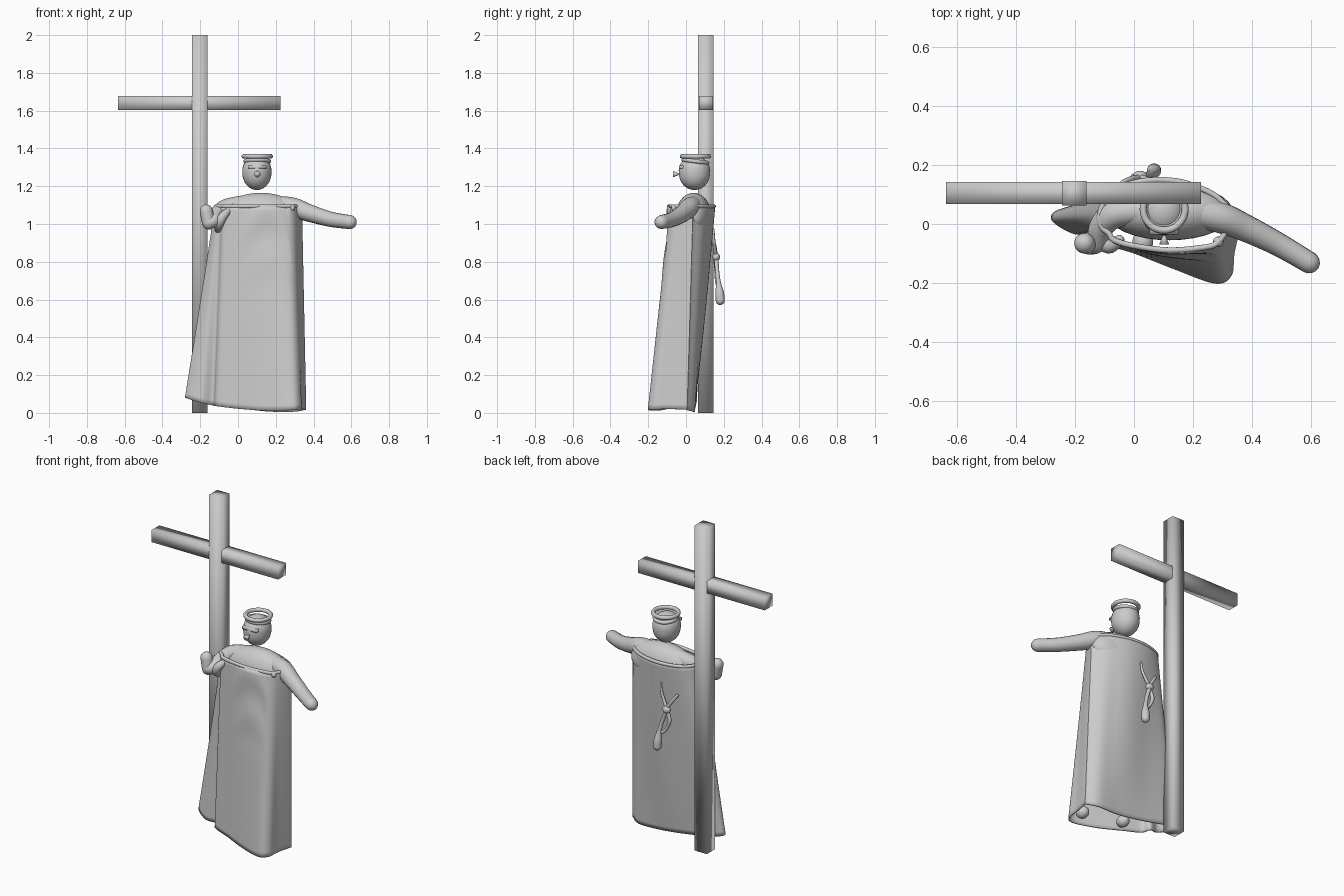
import bpy, bmesh, math
from mathutils import Vector, Matrix

if "Cube" in bpy.data.objects:
    bpy.data.objects.remove(bpy.data.objects["Cube"])

stone = bpy.data.materials.new("stone grey")
stone.diffuse_color = (0.6, 0.6, 0.6, 1)
stone.use_nodes = True
stone.node_tree.nodes["Principled BSDF"].inputs["Base Color"].default_value = stone.diffuse_color


def finish(name, bm):
    me = bpy.data.meshes.new(name)
    bmesh.ops.recalc_face_normals(bm, faces=bm.faces)
    bm.to_mesh(me)
    bm.free()
    ob = bpy.data.objects.new(name, me)
    bpy.context.collection.objects.link(ob)
    me.materials.append(stone)
    me.polygons.foreach_set("use_smooth", [True] * len(me.polygons))
    return ob


def box(name, lo, hi):
    lo, hi = Vector(lo), Vector(hi)
    bm = bmesh.new()
    bmesh.ops.create_cube(bm, size=1, matrix=Matrix.Translation((lo + hi) / 2)
                          @ Matrix.Diagonal((*(hi - lo), 1)))
    return finish(name, bm)


def ball(name, c, r):
    r = (r, r, r) if isinstance(r, float) else r
    bm = bmesh.new()
    bmesh.ops.create_uvsphere(bm, u_segments=32, v_segments=20, radius=1,
                              matrix=Matrix.Translation(c) @ Matrix.Diagonal((*r, 1)))
    return finish(name, bm)


def spline(pts, n, closed):
    """Catmull-Rom samples through the points (any dimension)."""
    m, out = len(pts), []
    for i in range(m if closed else m - 1):
        k = [(i + j) % m if closed else min(max(i + j, 0), m - 1) for j in (-1, 0, 1, 2)]
        a, b, c, d = (pts[q] for q in k)
        for s in range(n):
            t = s / n
            out.append(tuple(0.5 * (2 * q + (r - p) * t + (2 * p - 5 * q + 4 * r - w) * t * t
                                    + (3 * q - p - 3 * r + w) * t ** 3)
                             for p, q, r, w in zip(a, b, c, d)))
    if not closed:
        out.append(tuple(pts[-1]))
    return out


def tube(name, pts, closed=False, n=8, sides=16):
    """Tube along points (x, y, z, radius) with rounded ends."""
    path = spline(pts, n, closed)
    P = [Vector(p[:3]) for p in path]
    R = [p[3] for p in path]
    if not closed:
        for end, nxt in ((0, 1), (-1, -2)):
            d, c, r = (P[end] - P[nxt]).normalized(), P[end].copy(), R[end]
            for a in (0.4, 0.8, 1.2, 1.5):
                at = 0 if end == 0 else len(P)
                P.insert(at, c + d * r * math.sin(a))
                R.insert(at, r * math.cos(a))
    bm, rings, N = bmesh.new(), [], len(P)
    u = None
    for i in range(N):
        a = P[i - 1] if closed or i else P[0]
        b = P[(i + 1) % N] if closed or i < N - 1 else P[-1]
        t = (b - a).normalized()
        u = t.orthogonal() if u is None else u - t * u.dot(t)
        u.normalize()
        v = t.cross(u)
        rings.append([bm.verts.new(P[i] + R[i] * (u * math.cos(w) + v * math.sin(w)))
                      for w in (2 * math.pi * j / sides for j in range(sides))])
    for i in range(N if closed else N - 1):
        A, B = rings[i], rings[(i + 1) % N]
        for j in range(sides):
            k = (j + 1) % sides
            bm.faces.new((A[j], A[k], B[k], B[j]))
    if not closed:
        bm.faces.new(rings[0])
        bm.faces.new(rings[-1])
    return finish(name, bm)


def ring(name, c, R, r, tilt=0.0):
    return tube(name, [(c[0] + R * math.cos(a), c[1] + R * math.sin(a),
                        c[2] - tilt * math.sin(a), r)
                       for a in (math.pi * i / 6 for i in range(12))], True, 4, 12)


# wooden cross
box("cross_post", (-0.243, 0.063, 0), (-0.161, 0.145, 2))
box("cross_beam", (-0.635, 0.068, 1.603), (0.226, 0.142, 1.678))

# egg-shaped head, headband and face
head = ball("head", (0.1, 0.045, 1.27), (0.077, 0.083, 0.09))
for v in head.data.vertices:
    s = 1 + 0.12 * max(0, (v.co.z - 1.27) / 0.09)
    v.co.x = 0.1 + (v.co.x - 0.1) * s
    v.co.y = 0.045 + (v.co.y - 0.045) * s
ring("headband_top", (0.102, 0.05, 1.358), 0.071, 0.012)
ring("headband_lower", (0.102, 0.05, 1.332), 0.063, 0.011, 0.008)
box("brow_plate", (0.052, -0.036, 1.293), (0.15, 0.0, 1.309))
bm = bmesh.new()
bmesh.ops.create_cone(bm, cap_ends=True, segments=24, radius1=0.003, radius2=0.017, depth=0.035,
                      matrix=Matrix.Translation((0.102, -0.052, 1.264))
                      @ Matrix.Rotation(math.pi / 2, 4, 'X'))
finish("nose", bm)

# torso and arms
ball("torso", (0.12, 0.04, 1.04), (0.215, 0.095, 0.125))
tube("outstretched_arm", [(0.18, 0.045, 1.10, 0.05), (0.29, 0.022, 1.088, 0.052),
                          (0.38, -0.015, 1.057, 0.046), (0.49, -0.07, 1.025, 0.04),
                          (0.592, -0.13, 1.01, 0.037)])
tube("bent_arm", [(0.05, 0.045, 1.11, 0.045), (-0.06, 0.035, 1.085, 0.048),
                  (-0.11, -0.01, 1.05, 0.042), (-0.125, -0.06, 1.02, 0.036),
                  (-0.15, -0.07, 1.008, 0.034)])
tube("hand", [(-0.155, -0.068, 1.005, 0.035), (-0.168, -0.065, 1.068, 0.035)])
tube("sleeve_fold", [(-0.05, -0.055, 1.07, 0.018), (-0.08, -0.075, 1.04, 0.024),
                     (-0.1, -0.065, 1.0, 0.024), (-0.105, -0.02, 0.97, 0.018)])

# robe: lofted from the neckline outline to the hem outline
top = [(-0.12, 0.04), (-0.115, -0.01), (-0.09, -0.035), (-0.07, -0.06), (0, -0.08), (0.12, -0.095),
       (0.24, -0.085), (0.285, -0.07), (0.315, -0.03), (0.337, 0.03), (0.33, 0.045), (0.27, 0.105),
       (0.15, 0.15), (0.02, 0.15), (-0.08, 0.11)]
hem = [(-0.28, 0.015, 0.08), (-0.2, -0.035, 0.055), (-0.135, -0.02, 0.04), (-0.11, -0.065, 0.035),
       (0, -0.1, 0.022), (0.14, -0.155, 0.012), (0.275, -0.202, 0.015), (0.33, -0.175, 0.018),
       (0.34, -0.1, 0.02), (0.36, -0.005, 0.018), (0.352, 0.01, 0.015), (0.29, 0.045, 0.006),
       (0.15, 0.045, 0.008), (-0.02, 0.05, 0.03), (-0.23, 0.055, 0.07)]
T = spline([(x, y, 1.097) for x, y in top], 7, True)
H = spline(hem, 7, True)
bm, rows, ROWS = bmesh.new(), [], 40
for r in range(ROWS + 1):
    t = r / ROWS
    row = []
    for j, (a, b) in enumerate(zip(T, H)):
        p = Vector(a).lerp(Vector(b), t)
        if 28 < j < 46:        # sagging drapery on the front
            s = math.sin(math.pi * (j - 28) / 18)
            p.y += 0.007 * s * math.sin(26 * t + 4 * s) * max(0, 1 - 2 * t)
        if 80 < j < 98:        # soft vertical folds on the back
            p.y += 0.006 * math.sin(math.pi * (j - 80) / 9) * math.sin(math.pi * t)
        row.append(bm.verts.new(p))
    rows.append(row)
for A, B in zip(rows, rows[1:]):
    for j in range(len(A)):
        k = (j + 1) % len(A)
        bm.faces.new((A[j], A[k], B[k], B[j]))
robe = finish("robe", bm)
sol = robe.modifiers.new("cloth_thickness", 'SOLIDIFY')
sol.thickness = 0.008
sol.offset = -1
tube("robe_neck_roll", [(0.1 + (x - 0.1) * 0.975, 0.03 + (y - 0.03) * 0.95, 1.094, 0.01)
                        for x, y in top], True, 5, 12)
ball("robe_corner_knob", (0.285, -0.06, 1.085), 0.018)

# feet just inside the hem
for i, (x, y) in enumerate(((0.03, -0.06), (0.265, -0.13))):
    ball("foot_%d" % i, (x, y, 0.055), (0.035, 0.04, 0.035))

# knotted cord and tassel on the back
tube("cord_left", [(0.07, 0.145, 0.97, 0.006), (0.06, 0.148, 0.91, 0.008), (0.02, 0.158, 0.83, 0.01)])
tube("cord_right", [(-0.04, 0.14, 0.92, 0.008), (-0.01, 0.152, 0.88, 0.01), (0.02, 0.158, 0.83, 0.01)])
ball("cord_knot", (0.02, 0.16, 0.825), (0.025, 0.02, 0.022))
tube("cord_tail", [(0.02, 0.155, 0.82, 0.01), (0.0, 0.16, 0.76, 0.011), (0.025, 0.162, 0.7, 0.009),
                   (0.06, 0.17, 0.67, 0.01)])
tube("cord_tassel", [(0.02, 0.16, 0.82, 0.012), (0.045, 0.165, 0.75, 0.011), (0.06, 0.172, 0.69, 0.013),
                     (0.066, 0.178, 0.635, 0.023), (0.068, 0.181, 0.595, 0.024)])
